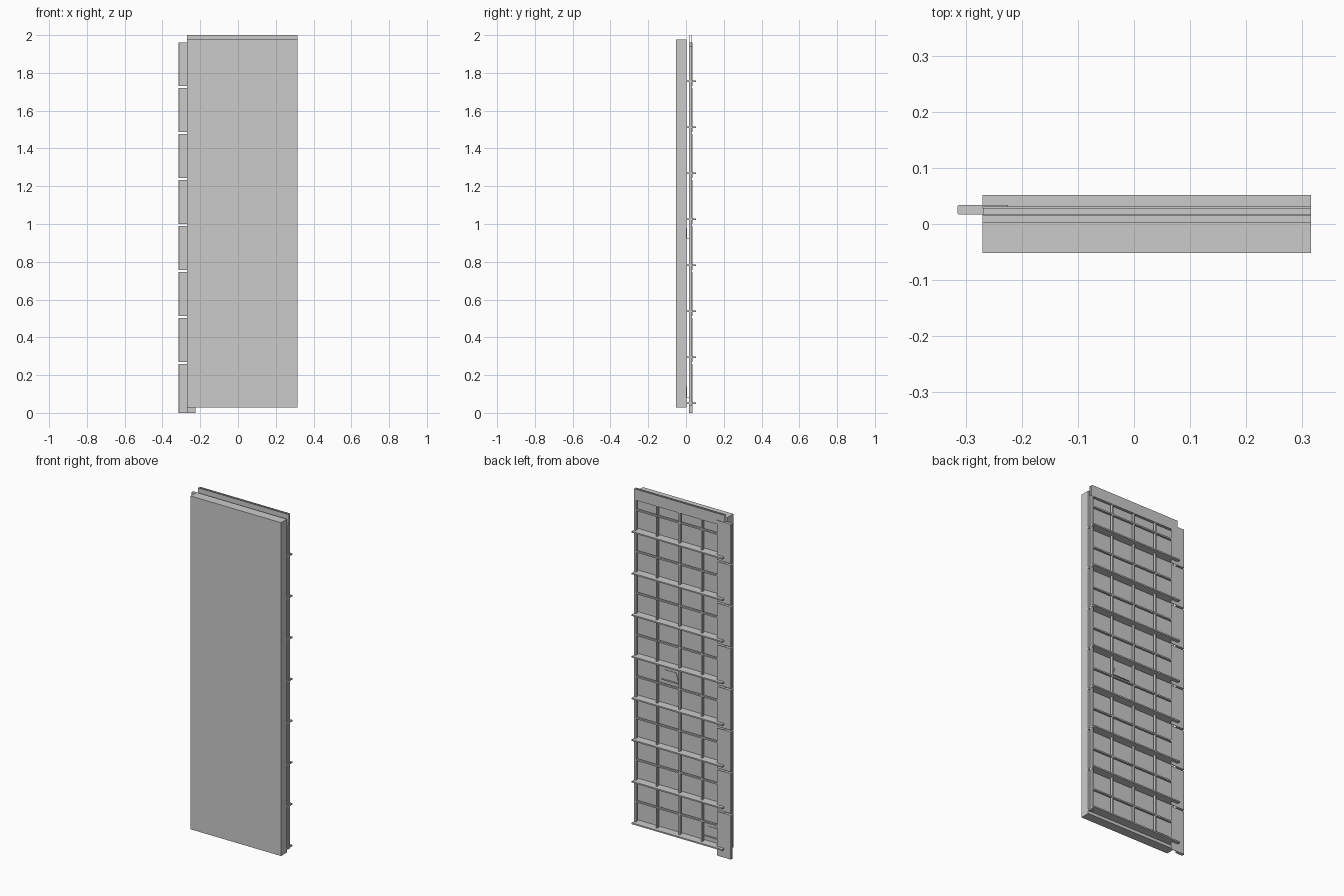
import bpy

if "Cube" in bpy.data.objects:
    bpy.data.objects.remove(bpy.data.objects["Cube"])


def prism(name, profile, lo, hi, axis):
    """Extrude a closed 2D profile along an axis ('x': y,z  'y': x,z  'z': x,y)."""
    def point(p, t):
        return {"x": (t, *p), "y": (p[0], t, p[1]), "z": (*p, t)}[axis]
    n = len(profile)
    verts = [point(p, lo) for p in profile] + [point(p, hi) for p in profile]
    faces = [tuple(range(n)), tuple(range(2 * n - 1, n - 1, -1))]
    faces += [(i, i + n, (i + 1) % n + n, (i + 1) % n) for i in range(n)]
    mesh = bpy.data.meshes.new(name)
    mesh.from_pydata(verts, [], faces)
    obj = bpy.data.objects.new(name, mesh)
    bpy.context.collection.objects.link(obj)
    # consistent outward normals
    import bmesh
    bm = bmesh.new()
    bm.from_mesh(mesh)
    bmesh.ops.recalc_face_normals(bm, faces=bm.faces)
    bm.to_mesh(mesh)
    bm.free()
    return obj


def box(name, x, y, z):
    return prism(name, [(x[0], y[0]), (x[1], y[0]), (x[1], y[1]), (x[0], y[1])],
                 z[0], z[1], "z")


LEFT, RIGHT = -0.27, 0.315
FRONT, BACK = 0.015, 0.031      # depth range of the rear frame
PITCH = 0.2435
RAILS = [0.05 + PITCH * i for i in range(8)]

# Front slab
box("front_slab", (LEFT, RIGHT), (-0.052, 0.003), (0.028, 1.977))

# Top channel, open upwards
prism("top_channel", [(FRONT, 2.0), (FRONT, 1.935), (BACK, 1.935), (BACK, 2.0),
                      (BACK - 0.003, 2.0), (BACK - 0.003, 1.939),
                      (FRONT + 0.003, 1.939), (FRONT + 0.003, 2.0)],
      LEFT, RIGHT, "x")

# Horizontal slats carried by the frame
for i, z in enumerate(RAILS):
    box(f"slat_{i + 1}", (LEFT, RIGHT), (0.003, 0.052), (z - 0.004, z + 0.004))

# Thin bars halfway between the slats
for i, z in enumerate(RAILS):
    zc = z + PITCH / 2
    box(f"cross_bar_{i + 1}", (LEFT, 0.31), (FRONT + 0.002, BACK - 0.002),
        (zc - 0.004, zc + 0.004))

# Upright bars
for i in range(1, 4):
    x = LEFT + i * (RIGHT - LEFT) / 4
    box(f"upright_bar_{i}", (x - 0.004, x + 0.004), (FRONT, BACK), (0.046, 1.936))

# Right edge upright
box("right_edge_upright", (0.302, 0.314), (FRONT, BACK), (0.04, 1.936))

# Left joining strip in sections: chamfered hollow edge with a rear flange
strip = [(-0.312, 0.017), (-0.268, 0.017), (-0.268, 0.031), (-0.225, 0.031),
         (-0.225, 0.034), (-0.312, 0.034), (-0.315, 0.031), (-0.315, 0.020)]
cuts = [0.0] + [z - 0.03 for z in RAILS[1:]] + [1.96]
for i in range(8):
    lo = cuts[i] + (0.005 if i else 0)
    hi = cuts[i + 1] - (0.005 if i < 7 else 0)
    prism(f"left_strip_{i + 1}", strip, lo, hi, "z")

# Small tapered clips on the back of the slab, each with a ledge
for i, (x, z) in enumerate([(0.096, 0.925), (-0.178, 0.085)]):
    prism(f"clip_plate_{i + 1}",
          [(x - 0.053, z), (x + 0.053, z), (x + 0.036, z + 0.055), (x - 0.036, z + 0.055)],
          0.003, 0.006, "y")
    box(f"clip_ledge_{i + 1}", (x - 0.053, x + 0.053), (0.003, 0.015), (z - 0.003, z))
